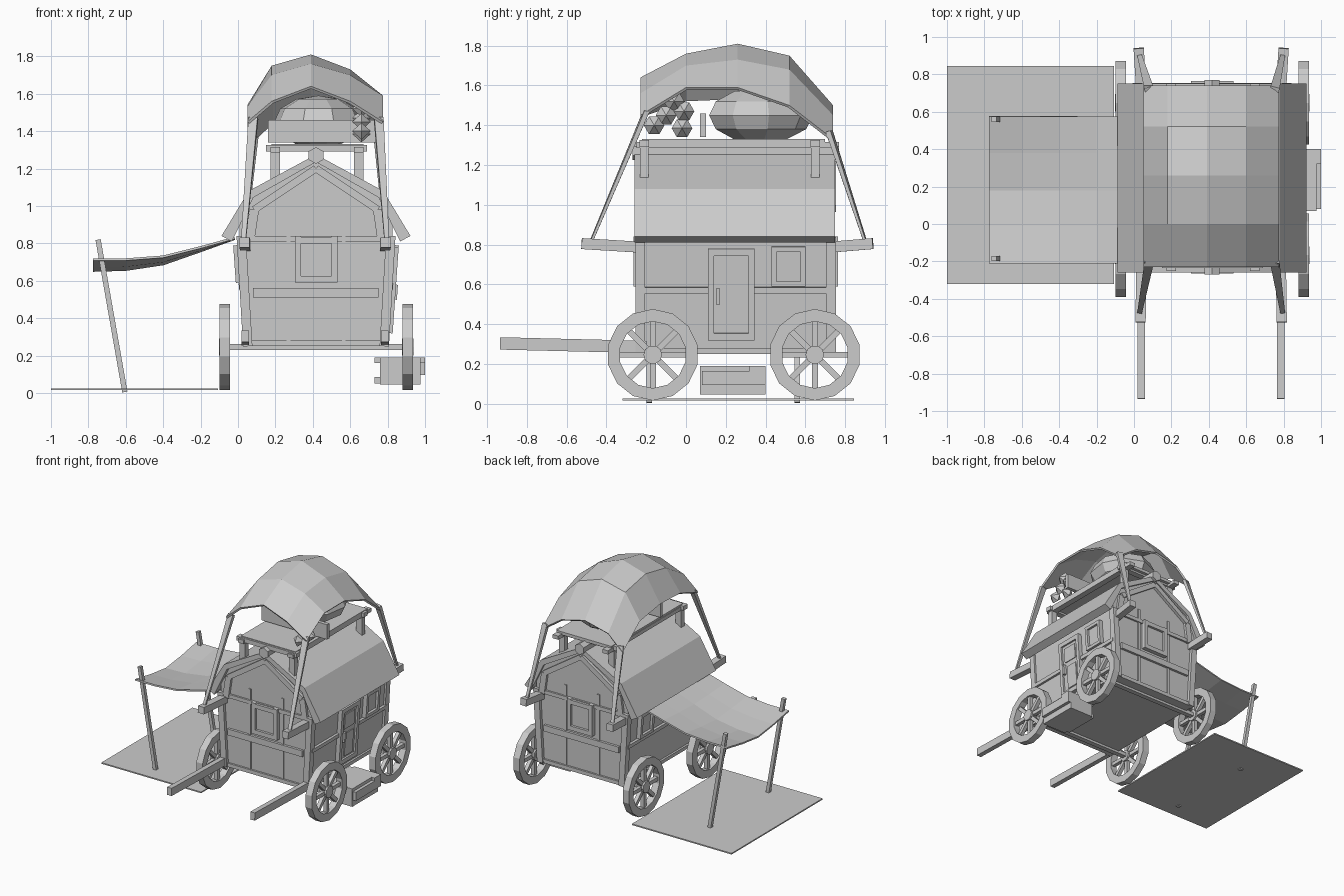
import bpy, bmesh, math
from mathutils import Vector, Matrix

cube = bpy.data.objects.get("Cube")
if cube:
    bpy.data.objects.remove(cube)

mat = bpy.data.materials.new("pale_grey")
mat.use_nodes = True
GREY = (0.6, 0.6, 0.6, 1)
mat.diffuse_color = GREY
mat.node_tree.nodes["Principled BSDF"].inputs["Base Color"].default_value = GREY

MID = 0.417          # centre line of the wagon body
FRONT, BACK = -0.23, 0.73


def finish(name, bm):
    bmesh.ops.recalc_face_normals(bm, faces=bm.faces)
    mesh = bpy.data.meshes.new(name)
    bm.to_mesh(mesh)
    bm.free()
    mesh.materials.append(mat)
    ob = bpy.data.objects.new(name, mesh)
    bpy.context.collection.objects.link(ob)
    return ob


def box(name, x0, x1, y0, y1, z0, z1):
    bm = bmesh.new()
    bmesh.ops.create_cube(bm, size=1)
    bmesh.ops.scale(bm, vec=(x1 - x0, y1 - y0, z1 - z0), verts=bm.verts)
    bmesh.ops.translate(bm, vec=((x0 + x1) / 2, (y0 + y1) / 2, (z0 + z1) / 2), verts=bm.verts)
    return finish(name, bm)


def beam(name, a, b, w, h, taper=1.0):
    """Square bar from a to b; taper scales the far end."""
    a, b = Vector(a), Vector(b)
    d = (b - a).normalized()
    up = Vector((0, 0, 1)) if abs(d.z) < 0.95 else Vector((0, 1, 0))
    side = d.cross(up).normalized()
    up = side.cross(d)
    bm = bmesh.new()
    ends = []
    for p, s in ((a, 1), (b, taper)):
        ends.append([bm.verts.new(p + side * (i * w * s / 2) + up * (j * h * s / 2))
                     for i, j in ((-1, -1), (1, -1), (1, 1), (-1, 1))])
    for e in ends:
        bm.faces.new(e)
    for i in range(4):
        k = (i + 1) % 4
        bm.faces.new((ends[0][i], ends[0][k], ends[1][k], ends[1][i]))
    return finish(name, bm)


def prism(name, profile, y0, y1):
    """Extrude an (x, z) outline along y."""
    bm = bmesh.new()
    face = bm.faces.new([bm.verts.new((x, y0, z)) for x, z in profile])
    ext = bmesh.ops.extrude_face_region(bm, geom=[face])
    verts = [g for g in ext["geom"] if isinstance(g, bmesh.types.BMVert)]
    bmesh.ops.translate(bm, vec=(0, y1 - y0, 0), verts=verts)
    return finish(name, bm)


def cloth(name, xs, ys, zs, thick):
    bm = bmesh.new()
    rows = [[bm.verts.new((x, y, z)) for x, z in zip(xs, row)] for y, row in zip(ys, zs)]
    for r0, r1 in zip(rows, rows[1:]):
        for i in range(len(xs) - 1):
            bm.faces.new((r0[i], r0[i + 1], r1[i + 1], r1[i]))
    ob = finish(name, bm)
    m = ob.modifiers.new("thickness", "SOLIDIFY")
    m.thickness = thick
    return ob


def mirrored(half):
    """Half outline (offset, z) from left eave to ridge, completed on the right."""
    return [(MID - o, z) for o, z in half] + [(MID + o, z) for o, z in reversed(half) if o > 0]


# Body and gambrel roof
prism("body", mirrored([(0.37, 0.25), (0.41, 0.82), (0.41, 0.95), (0.34, 1.05), (0, 1.235)]), FRONT, BACK)
outer = mirrored([(0.505, 0.84), (0.36, 1.08), (0, 1.275)])
inner = mirrored([(0.45, 0.81), (0.335, 1.045), (0, 1.235)])
prism("roof", outer + inner[::-1], -0.26, 0.75)
bm = bmesh.new()
bmesh.ops.create_cone(bm, cap_ends=True, segments=6, radius1=0.045, radius2=0.045, depth=1.04,
                      matrix=Matrix.Translation((MID, 0.25, 1.27)) @ Matrix.Rotation(math.pi / 2, 4, 'X'))
finish("ridge_beam", bm)

# Gable ends: arch trim, rails, battens and framed window
arch = mirrored([(0.355, 0.81), (0.33, 0.98), (0, 1.2)])
for end, y, s in (("front", FRONT, -1), ("back", BACK, 1)):
    def plate(name, x0, x1, z0, z1, out):
        ya, yb = sorted((y - s * 0.01, y + s * out))
        return box(end + "_" + name, x0, x1, ya, yb, z0, z1)
    for p, q in zip(arch, arch[1:]):
        beam(end + "_arch_trim", (p[0], y, p[1]), (q[0], y, q[1]), 0.05, 0.04)
    plate("middle_rail", 0.08, 0.75, 0.51, 0.56, 0.02)
    plate("top_rail", 0.08, 0.75, 0.81, 0.84, 0.015)
    plate("bottom_rail", 0.06, 0.78, 0.25, 0.28, 0.015)
    for x in (0.27, 0.565):
        plate("upper_batten", x - 0.01, x + 0.01, 0.56, 0.93, 0.008)
        plate("lower_batten", x - 0.01, x + 0.01, 0.28, 0.51, 0.008)
    plate("window_pane", 0.33, 0.505, 0.61, 0.81, 0.015)
    for x in (0.305, 0.5):
        plate("window_jamb", x, x + 0.033, 0.59, 0.84, 0.035)
    for z in (0.59, 0.8):
        plate("window_bar", 0.305, 0.533, z, z + 0.035, 0.035)
    for k in (-1, 1):
        beam(end + "_corner_post", (MID + k * 0.365, y, 0.25), (MID + k * 0.4, y, 0.84), 0.05, 0.05)

# Side walls: rails, windows on both sides, a door on the stair side
for side, s in (("left", 1), ("right", -1)):
    def panel(name, y0, y1, z0, z1, out=0.02):
        lean = lambda z: MID + s * (0.37 + (z - 0.25) * 0.07 + out / 2)
        ym = (y0 + y1) / 2
        return beam(side + "_" + name, (lean(z0), ym, z0), (lean(z1), ym, z1), out, y1 - y0)
    def window(y0, y1):
        panel("window_pane", y0, y1, 0.6, 0.78, 0.015)
        for a in (y0, y1 - 0.025):
            panel("window_jamb", a, a + 0.025, 0.59, 0.79, 0.035)
        for z in (0.59, 0.765):
            panel("window_bar", y0, y1, z, z + 0.025, 0.035)
    spans = ((FRONT, 0.11), (0.345, BACK)) if s > 0 else ((FRONT, BACK),)
    for a, b in spans:
        panel("middle_rail", a, b, 0.555, 0.585)
    panel("sill", FRONT, BACK, 0.25, 0.28, 0.015)
    window(0.43, 0.6)
    if s > 0:
        panel("door", 0.135, 0.32, 0.33, 0.75, 0.02)
        for a in (0.11, 0.315):
            panel("door_jamb", a, a + 0.03, 0.32, 0.78, 0.035)
        for z in (0.32, 0.745):
            panel("door_bar", 0.11, 0.345, z, z + 0.035, 0.035)
        panel("door_panel_top", 0.165, 0.29, 0.6, 0.72, 0.027)
        panel("door_panel_bottom", 0.185, 0.29, 0.37, 0.56, 0.027)
        panel("door_handle", 0.15, 0.17, 0.5, 0.58, 0.045)
    else:
        window(-0.1, 0.07)

# Wheels and axles
def wheel(name, x, y, z=0.246):
    bm = bmesh.new()
    n, rings = 14, []
    for r, dx in ((0.23, -0.028), (0.23, 0.028), (0.168, 0.028), (0.168, -0.028)):
        rings.append([bm.verts.new((x + dx, y + r * math.cos(t), z + r * math.sin(t)))
                      for t in (math.tau * (i + 0.5) / n for i in range(n))])
    for j in range(4):
        a, b = rings[j], rings[(j + 1) % 4]
        for i in range(n):
            bm.faces.new((a[i], a[(i + 1) % n], b[(i + 1) % n], b[i]))
    turn = Matrix.Rotation(math.pi / 2, 4, 'Y')
    bmesh.ops.create_cone(bm, cap_ends=True, segments=10, radius1=0.047, radius2=0.047, depth=0.06,
                          matrix=Matrix.Translation((x, y, z)) @ turn)
    finish(name + "_rim", bm)
    for i in range(8):
        t = i * math.pi / 4
        c, q = math.cos(t), math.sin(t)
        beam(name + "_spoke", (x, y + 0.03 * c, z + 0.03 * q), (x, y + 0.18 * c, z + 0.18 * q), 0.03, 0.03)

for row, y in (("front", -0.167), ("back", 0.648)):
    wheel(row + "_right_wheel", -0.072, y)
    wheel(row + "_left_wheel", 0.908, y)
    beam(row + "_axle", (-0.07, y, 0.246), (0.905, y, 0.246), 0.04, 0.03)

# Shafts, brackets and the canopy tails tied to them
for x, k in ((0.04, -1), (0.785, 1)):
    beam("shaft", (x, -0.935, 0.303), (x, -0.2, 0.285), 0.04, 0.062)
    beam("front_bracket", (x + 0.005 * k, -0.525, 0.805), (x, -0.2, 0.785), 0.055, 0.055)
    beam("back_bracket", (x + 0.015 * k, 0.94, 0.805), (x, 0.7, 0.785), 0.055, 0.055)
    top = MID + k * 0.335
    for y0, z0, y1 in ((-0.2, 1.47, -0.475), (0.72, 1.37, 0.9)):
        beam("canopy_tail", (top, y0, z0), (x + 0.01 * k, y1, 0.82), 0.05, 0.025, 0.5)

# Canopy over the roof
cloth("canopy", (0.05, 0.18, 0.39, 0.6, 0.775), (-0.23, 0.0, 0.26, 0.52, 0.74),
      ((1.45, 1.56, 1.64, 1.56, 1.45),
       (1.53, 1.7, 1.76, 1.7, 1.59),
       (1.54, 1.75, 1.81, 1.73, 1.59),
       (1.5, 1.7, 1.75, 1.68, 1.5),
       (1.33, 1.45, 1.5, 1.45, 1.33)), 0.015)

# Roof rack with its load
for x in (0.2, 0.645):
    for y in (-0.21, 0.65):
        box("rack_post", x - 0.025, x + 0.025, y - 0.022, y + 0.022, 1.13, 1.3)
    box("rack_side_rail", x - 0.025, x + 0.025, -0.25, 0.75, 1.285, 1.315)
for y in (-0.21, 0.65):
    box("rack_cross_rail", 0.15, 0.69, y - 0.025, y + 0.025, 1.29, 1.325)
box("rack_deck", 0.18, 0.67, -0.22, 0.7, 1.305, 1.33)
box("load_board", 0.16, 0.75, 0.07, 0.1, 1.34, 1.46)
bm = bmesh.new()
bmesh.ops.create_uvsphere(bm, u_segments=9, v_segments=6, radius=1,
                          matrix=Matrix.Translation((0.43, 0.37, 1.45)) @ Matrix.Diagonal((0.24, 0.27, 0.14, 1)))
finish("sack", bm)
for y, z in ((-0.16, 1.4), (-0.06, 1.52), (-0.02, 1.385), (-0.1, 1.45), (-0.01, 1.47)):
    bm = bmesh.new()
    for sgn in (-1, 1):
        bmesh.ops.create_cone(bm, cap_ends=False, segments=6, radius1=0.052, radius2=0, depth=0.05,
                              matrix=Matrix.Translation((0.66 + sgn * 0.025, y, z))
                              @ Matrix.Rotation(sgn * math.pi / 2, 4, 'Y'))
    finish("hanging_bundle", bm)

# Side awning, its poles and the ground mat
sag = (0, 0.6, 1, 0.6, 0)
cloth("awning", (-0.775, -0.6, -0.4, -0.2, -0.02), (-0.21, -0.01, 0.18, 0.38, 0.575),
      [[z - s * d for z, d in zip((0.72, 0.72, 0.735, 0.785, 0.835), (0.06, 0.055, 0.04, 0.02, 0.005))]
       for s in sag], 0.012)
for y in (-0.185, 0.56):
    beam("awning_pole", (-0.605, y, 0.005), (-0.748, y, 0.82), 0.028, 0.028)
mat_base = box("ground_mat", -1.0, -0.107, -0.32, 0.845, 0.015, 0.025)

# Step box below the door
box("step_box", 0.76, 0.975, 0.07, 0.4, 0.045, 0.19)
box("step_tread", 0.73, 0.77, 0.09, 0.38, 0.16, 0.19)
box("step_foot", 0.73, 0.77, 0.09, 0.38, 0.05, 0.085)
box("step_latch", 0.97, 1.0, 0.32, 0.4, 0.16, 0.19)
box("step_lip", 0.97, 1.0, 0.08, 0.4, 0.095, 0.165)
